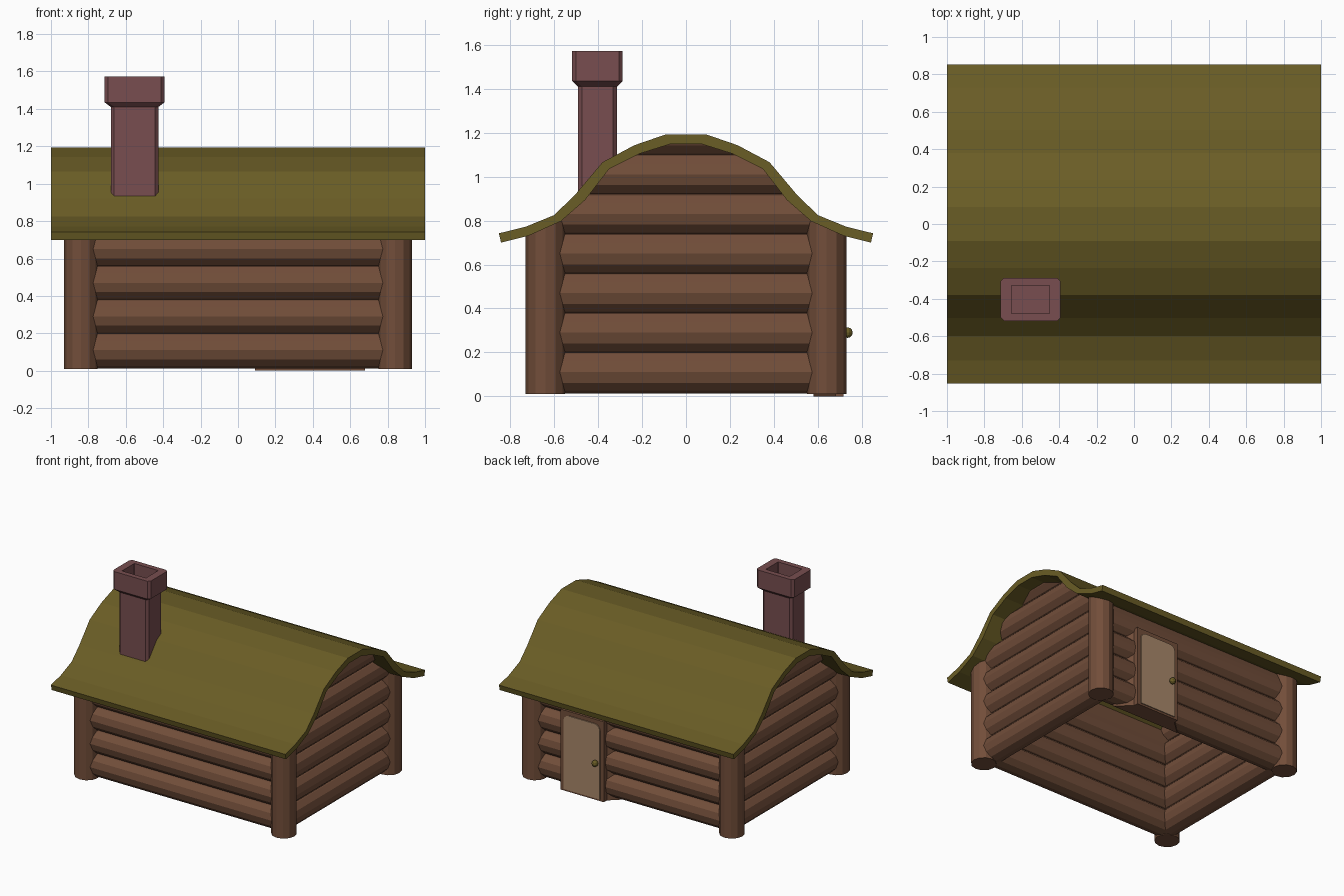
import bpy, bmesh, math

if "Cube" in bpy.data.objects:
    bpy.data.objects.remove(bpy.data.objects["Cube"])

def material(name, color):
    m = bpy.data.materials.new(name)
    m.diffuse_color = (*color, 1)
    m.use_nodes = True
    m.node_tree.nodes["Principled BSDF"].inputs["Base Color"].default_value = m.diffuse_color
    return m

WOOD = material("log brown", (0.168, 0.076, 0.042))
OLIVE = material("olive thatch", (0.144, 0.109, 0.019))
BRICK = material("dull brick red", (0.188, 0.076, 0.080))
TAN = material("door tan", (0.392, 0.246, 0.144))

def loft(name, rings, mat):
    """Bridge equal-sized closed rings and cap both ends."""
    bm = bmesh.new()
    vs = [[bm.verts.new(p) for p in r] for r in rings]
    n = len(rings[0])
    for a, b in zip(vs, vs[1:]):
        for i in range(n):
            j = (i + 1) % n
            bm.faces.new((a[i], a[j], b[j], b[i]))
    bm.faces.new(vs[0])
    bm.faces.new(vs[-1])
    bmesh.ops.recalc_face_normals(bm, faces=bm.faces)
    me = bpy.data.meshes.new(name)
    bm.to_mesh(me)
    bm.free()
    me.materials.append(mat)
    ob = bpy.data.objects.new(name, me)
    bpy.context.collection.objects.link(ob)
    return ob

def interp(x, pts):
    """Piecewise linear lookup, pts sorted by first value."""
    if x <= pts[0][0]:
        return pts[0][1]
    for (x0, y0), (x1, y1) in zip(pts, pts[1:]):
        if x <= x1:
            return y0 + (y1 - y0) * (x - x0) / (x1 - x0)
    return pts[-1][1]

# Curved roof: half profile (y, z) of upper and lower surface, mirrored
upper = [(0.09, 1.193), (0.235, 1.143), (0.38, 1.066), (0.503, 0.92),
         (0.60, 0.825), (0.73, 0.772), (0.852, 0.742)]
lower = [(0.073, 1.148), (0.21, 1.105), (0.35, 1.035), (0.46, 0.893),
         (0.57, 0.797), (0.717, 0.731), (0.842, 0.70)]
mid = [((a + c) / 2, (b + d) / 2) for (a, b), (c, d) in zip(upper, lower)]
height_by_z = sorted((z, y) for y, z in mid)

def roof_z(y):
    return interp(abs(y), mid)

def roof_half(z):
    return interp(z, height_by_z)

def mirrored(half):
    return [(-y, z) for y, z in reversed(half)] + half

outline = mirrored(upper) + mirrored(lower)[::-1]
loft("roof", [[(x, y, z) for y, z in outline] for x in (-1, 1)], OLIVE)

# Corner posts, tops cut to the slope of the roof
SIDES = 12
ANGLES = [2 * math.pi * i / SIDES for i in range(SIDES)]
for sx in (-1, 1):
    for sy in (-1, 1):
        xy = [(sx * 0.84 + 0.09 * math.cos(a), sy * 0.64 + 0.09 * math.sin(a))
              for a in ANGLES]
        loft("corner_post", [[(x, y, 0.01) for x, y in xy],
                             [(x, y, roof_z(y)) for x, y in xy]], WOOD)

# Stacked logs of the walls
R, STEP = 0.0975, 0.18
for s in (-1, 1):
    # front and back walls, top log reaches up to the roof
    for k in range(4):
        sec = []
        for a in ANGLES:
            y = s * 0.60 + R * math.cos(a)
            z = 0.11 + k * STEP + R * math.sin(a)
            if k == 3 and math.sin(a) > 0.8:
                z = roof_z(y)
            sec.append((y, z))
        loft("long_wall_log", [[(x, y, z) for y, z in sec]
                               for x in (-0.82, 0.82)], WOOD)
    # gable walls, upper logs trimmed to the roof curve
    for k in range(7):
        sec = [(s * 0.80 + R * math.cos(a),
                min(0.11 + k * STEP + R * math.sin(a), 1.165)) for a in ANGLES]
        loft("gable_log", [[(x, e * min(0.62, roof_half(z)), z) for x, z in sec]
                           for e in (-1, 1)], WOOD)

# Chimney with a wider, hollow cap
def chamfered(hx, hy, z, c):
    pts = [(hx, hy - c), (hx - c, hy), (c - hx, hy), (-hx, hy - c),
           (-hx, c - hy), (c - hx, -hy), (hx - c, -hy), (hx, c - hy)]
    return [(x - 0.553, y - 0.403, z) for x, y in pts]

loft("chimney", [chamfered(0.127, 0.089, 0.90, 0.018),
                 chamfered(0.127, 0.089, 1.41, 0.018),
                 chamfered(0.16, 0.115, 1.435, 0.018),
                 chamfered(0.16, 0.115, 1.572, 0.018),
                 chamfered(0.102, 0.075, 1.572, 0.002),
                 chamfered(0.102, 0.075, 1.40, 0.002)], BRICK)

# Door frame in the back wall, splayed towards the inside
DX = 0.385
frame = [(DX - 0.185, 0.716), (DX + 0.185, 0.716), (DX + 0.185, 0.68),
         (DX + 0.295, 0.58), (DX - 0.295, 0.58), (DX - 0.185, 0.68)]
loft("door_frame", [[(x, y, z) for x, y in frame] for z in (0, 0.62)], WOOD)

# Door leaf with rounded upper corners
w, top, r = 0.155, 0.588, 0.045
leaf = [(-w, 0.015), (w, 0.015)]
for cx, start in ((w - r, 0), (r - w, 90)):
    for i in range(4):
        a = math.radians(start + 30 * i)
        leaf.append((cx + r * math.cos(a), top - r + r * math.sin(a)))
loft("door", [[(DX + x, y, z) for x, z in leaf] for y in (0.712, 0.723)], TAN)

# Door knob
bpy.ops.mesh.primitive_uv_sphere_add(segments=10, ring_count=6, radius=0.024,
                                     location=(0.262, 0.735, 0.29))
knob = bpy.context.object
knob.name = "door_knob"
knob.data.materials.append(OLIVE)
